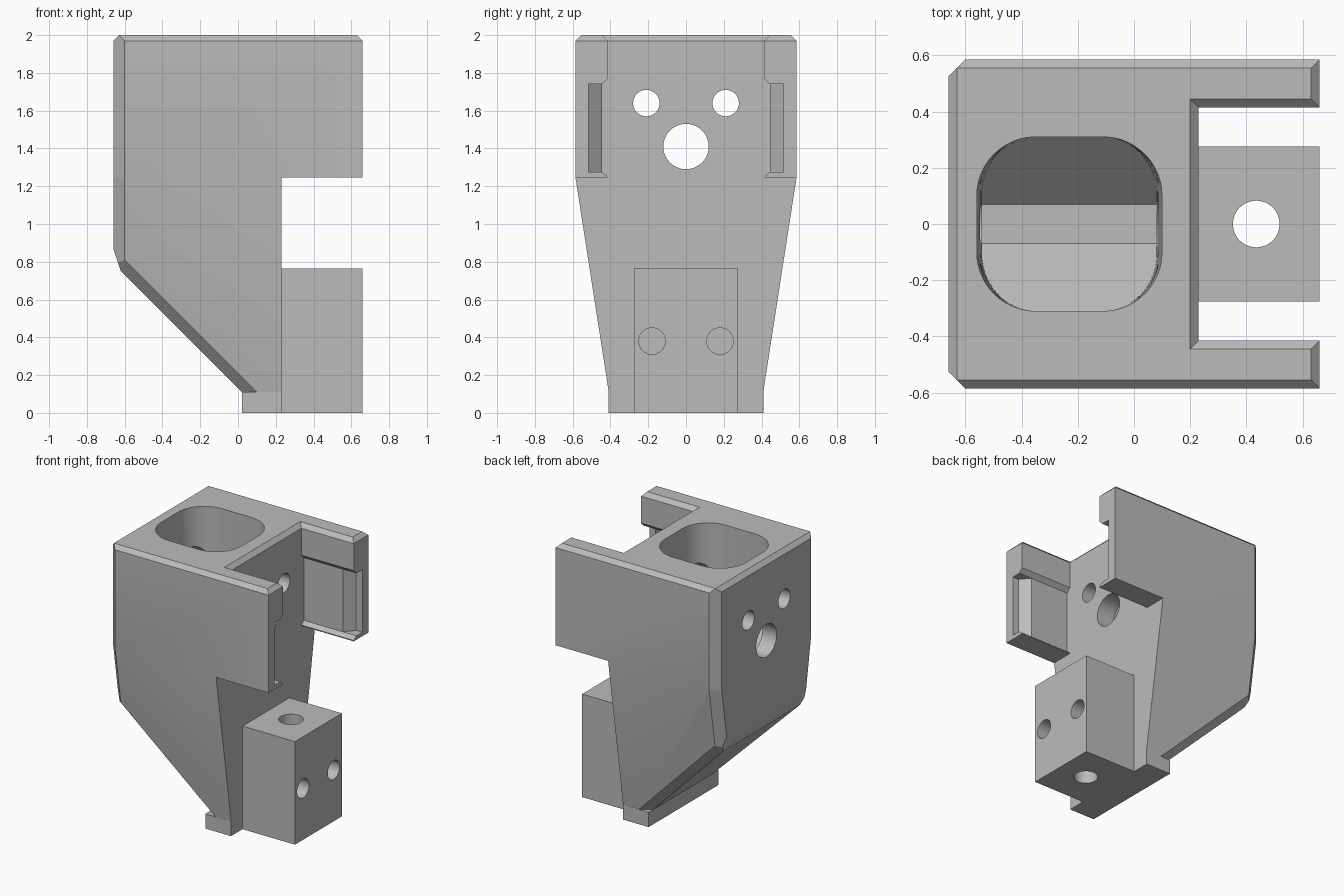
import bpy, bmesh, math
from mathutils import Vector

cube = bpy.data.objects.get("Cube")
if cube:
    bpy.data.objects.remove(cube, do_unlink=True)

grey = bpy.data.materials.new("plain grey")
grey.use_nodes = True
colour = (0.5, 0.5, 0.5, 1)
grey.diffuse_color = colour
grey.node_tree.nodes["Principled BSDF"].inputs["Base Color"].default_value = colour


def prism(name, points, sweep, planes=(), taper=1.0):
    """Sweep a polygon, then trim the solid with (point, outward normal) planes."""
    bm = bmesh.new()
    pts = [Vector(p) for p in points]
    mid = sum(pts, Vector()) / len(pts)
    near = [bm.verts.new(p) for p in pts]
    far = [bm.verts.new(Vector((mid.x + (p.x - mid.x) * taper, p.y, p.z)) + Vector(sweep))
           for p in pts]
    bm.faces.new(near)
    bm.faces.new(far[::-1])
    for i in range(len(pts)):
        j = (i + 1) % len(pts)
        bm.faces.new((near[j], near[i], far[i], far[j]))
    for point, normal in planes:
        cut = bmesh.ops.bisect_plane(bm, geom=bm.verts[:] + bm.edges[:] + bm.faces[:],
                                     plane_co=point, plane_no=normal, clear_outer=True)
        edges = [e for e in cut["geom_cut"] if isinstance(e, bmesh.types.BMEdge)]
        bmesh.ops.holes_fill(bm, edges=edges, sides=0)
    bmesh.ops.recalc_face_normals(bm, faces=bm.faces[:])
    mesh = bpy.data.meshes.new(name)
    bm.to_mesh(mesh)
    bm.free()
    mesh.materials.append(grey)
    obj = bpy.data.objects.new(name, mesh)
    bpy.context.collection.objects.link(obj)
    return obj


def box(name, x, y, z, planes=()):
    base = [(x[0], y[0], z[0]), (x[1], y[0], z[0]), (x[1], y[1], z[0]), (x[0], y[1], z[0])]
    return prism(name, base, (0, 0, z[1] - z[0]), planes)


def bore(name, centre, radius, sweep):
    """Round cutter along x or z."""
    c, pts = Vector(centre), []
    for i in range(48):
        a = math.tau * i / 48
        u, v = radius * math.cos(a), radius * math.sin(a)
        pts.append(c + (Vector((0, u, v)) if sweep[0] else Vector((u, v, 0))))
    return prism(name, pts, sweep)


def combine(target, other, operation):
    mod = target.modifiers.new(operation, 'BOOLEAN')
    mod.operation, mod.solver, mod.object = operation, 'EXACT', other
    bpy.context.view_layer.objects.active = target
    bpy.ops.object.modifier_apply(modifier=mod.name)
    bpy.data.objects.remove(other, do_unlink=True)


SIDES = (-1, 1)
W, H = 0.66, 0.585       # half length and half width
WAIST, WALL = 1.245, 0.23
LEAN = 0.155             # inward lean of the lower sides
corner_z = 0.81

# Trim planes for the corner bevels, top bevels and tapered lower part
upper_trim = [((-0.63, 0, 2), (-1, 0, 1)), ((0.63, 0, 2), (1, 0, 1))]
lower_trim = [((0.02, 0, 0.11), (-1, 0, -1)), ((-W, 0, 0.87), (-0.12, 0, -0.04))]
for s in SIDES:
    upper_trim += [((0, s * 0.555, 2), (0, s, 1)), ((-0.6, s * H, 0), (-1, s, 0))]
    lean = Vector((0, s, -LEAN)).normalized()
    slope = Vector((-1, 0, -1)).normalized()
    corner = (-0.6, s * (H - LEAN * (WAIST - corner_z)), corner_z)
    lower_trim += [((0, s * H, WAIST), lean),
                   (corner, lean + Vector((-1, 0, 0))),
                   (corner, lean + slope)]

# Solid parts
bracket = box("bracket_body", (-W, W), (-H, H), (WAIST, 2), upper_trim)
combine(bracket, box("tapered_lower_body", (-W, WALL), (-H, H), (0, WAIST), lower_trim), 'UNION')
combine(bracket, box("foot", (0.02, WALL), (-0.41, 0.41), (0, 0.11)), 'UNION')
combine(bracket, box("mounting_block", (WALL - 0.02, W), (-0.275, 0.275), (0, 0.765)), 'UNION')

# Notch between the arms, with a bevelled upper rim
cutters = [box("notch", (WALL, 1), (-0.415, 0.415), (1.1, 2.2))]
rim = [((WALL, 0, 1.97), (-1, 0, -1))] + [((0, s * 0.415, 1.97), (0, s, -1)) for s in SIDES]
cutters.append(box("notch_rim", (0.1, 1), (-0.55, 0.55), (1.9, 2.0001), rim))

# Rails inside the arms, with a deeper ramped entry at the open end
for s in SIDES:
    rail = [(0.38, 1.252), (0.415, 1.252), (0.445, 1.275),
            (0.445, 1.74), (0.415, 1.77), (0.38, 1.77)]
    cutters.append(prism("rail", [(WALL, s * y, z) for y, z in rail], (0.6, 0, 0)))
    ramp = [(0.542, 0.435), (0.61, 0.515), (0.75, 0.515), (0.75, 0.435)]
    cutters.append(prism("ramp", [(x, s * y, 1.275) for x, y in ramp], (0, 0, 0.465)))

# Rounded top pocket with a V-shaped floor
outline = []
for k, (sx, sy) in enumerate(((1, 1), (-1, 1), (-1, -1), (1, -1))):
    for i in range(13):
        a = math.pi / 2 * (k + i / 12)
        outline.append((-0.23 + sx * 0.12 + 0.21 * math.cos(a),
                        sy * 0.1 + 0.21 * math.sin(a), 2.02))
floor = 1.25
cutters.append(prism("pocket", outline, (0, 0, floor - 2.02),
                     [((0, s * 0.07, floor), (0, s, -1)) for s in SIDES], taper=0.94))

# Round holes
cutters.append(bore("cable_hole", (-1, 0, 1.41), 0.12, (2, 0, 0)))
cutters.append(bore("block_bolt_hole", (0.435, 0, -0.1), 0.083, (0, 0, 1)))
for s in SIDES:
    cutters.append(bore("wall_screw_hole", (-1, s * 0.21, 1.64), 0.07, (2, 0, 0)))
    cutters.append(bore("block_screw_hole", (0.25, s * 0.18, 0.38), 0.07, (0.6, 0, 0)))

for cutter in cutters:
    combine(bracket, cutter, 'DIFFERENCE')

# Shading
bpy.ops.object.select_all(action='DESELECT')
bracket.select_set(True)
bpy.context.view_layer.objects.active = bracket
bpy.ops.object.shade_smooth_by_angle(angle=math.radians(25))
